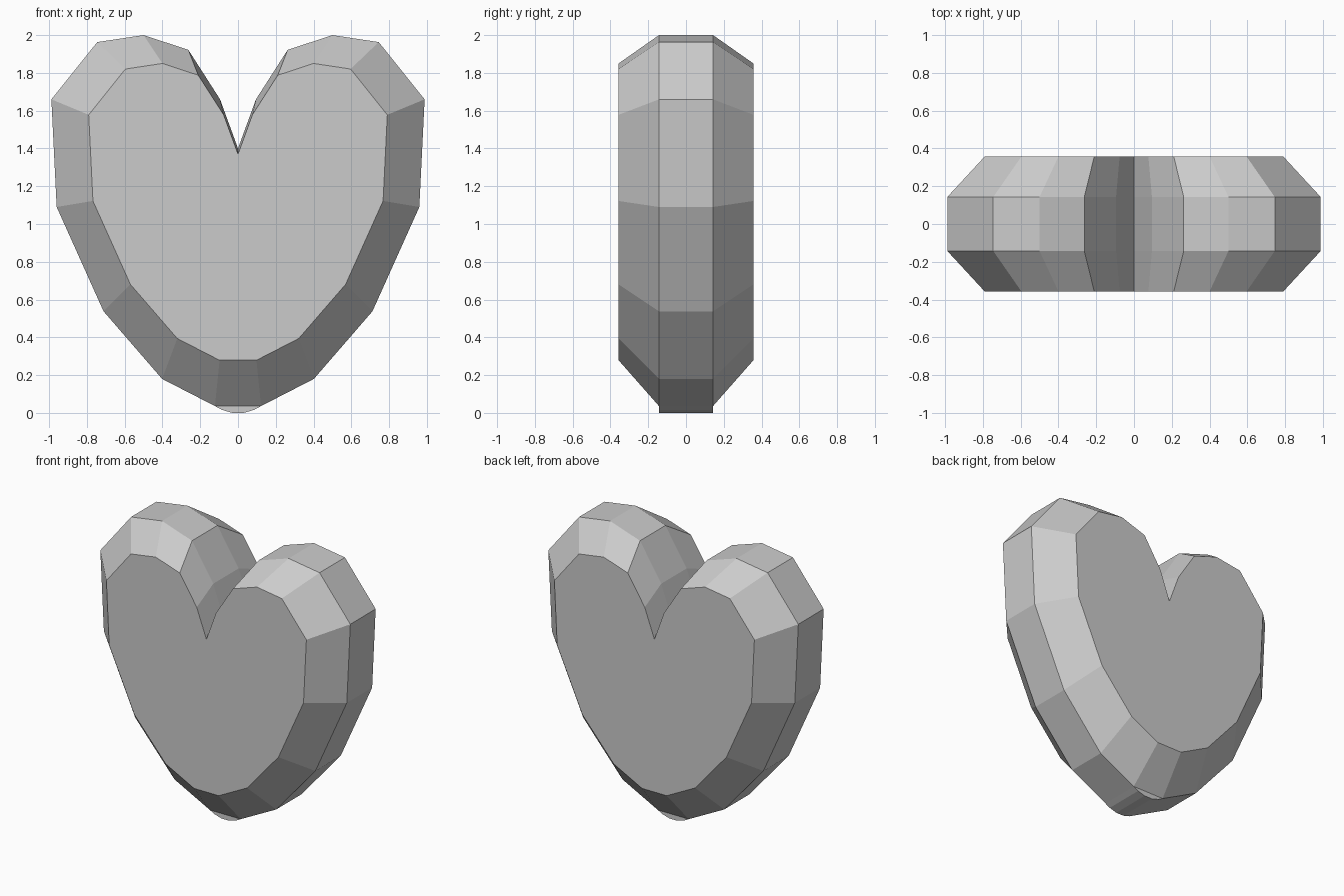
import bpy, bmesh

if "Cube" in bpy.data.objects:
    bpy.data.objects.remove(bpy.data.objects["Cube"])

# Right half of the heart outline, from beside the notch down to the tip (x, z)
half = [(0.095, 1.66), (0.263, 1.922), (0.5, 2.0), (0.745, 1.963), (0.988, 1.66),
        (0.96, 1.09), (0.712, 0.538), (0.402, 0.18), (0.122, 0.036)]
tip = [(0.085, 0.016), (0.03, 0.0)]
RIM_Y, FACE_Y = 0.143, 0.357


def mirrored(points):
    return [(-x, z) for x, z in reversed(points)]


outline = [(0, 1.4)] + half + mirrored(half)
tip_points = tip + mirrored(tip)
n, k = len(outline), len(half)

bm = bmesh.new()
rims = []
for side in (-1, 1):
    # Rim at full size, flat face scaled down
    rim = [bm.verts.new((x, side * RIM_Y, z)) for x, z in outline]
    face = [bm.verts.new((x * 0.8, side * FACE_Y, z * 0.8 + 0.25)) for x, z in outline]
    bm.faces.new(face)
    for i in range(n):
        j = (i + 1) % n
        bm.faces.new((rim[i], rim[j], face[j], face[i]))
    # Small rounded tip below the bevel
    low = [bm.verts.new((x, side * RIM_Y, z)) for x, z in tip_points]
    bm.faces.new([rim[k]] + low + [rim[k + 1]])
    rims.append(rim[:k + 1] + low + rim[k + 1:])

# Straight band joining the two rims
a, b = rims
for i in range(len(a)):
    j = (i + 1) % len(a)
    bm.faces.new((a[i], a[j], b[j], b[i]))

bmesh.ops.recalc_face_normals(bm, faces=bm.faces)
mesh = bpy.data.meshes.new("heart")
bm.to_mesh(mesh)
bm.free()
bpy.context.collection.objects.link(bpy.data.objects.new("heart", mesh))
